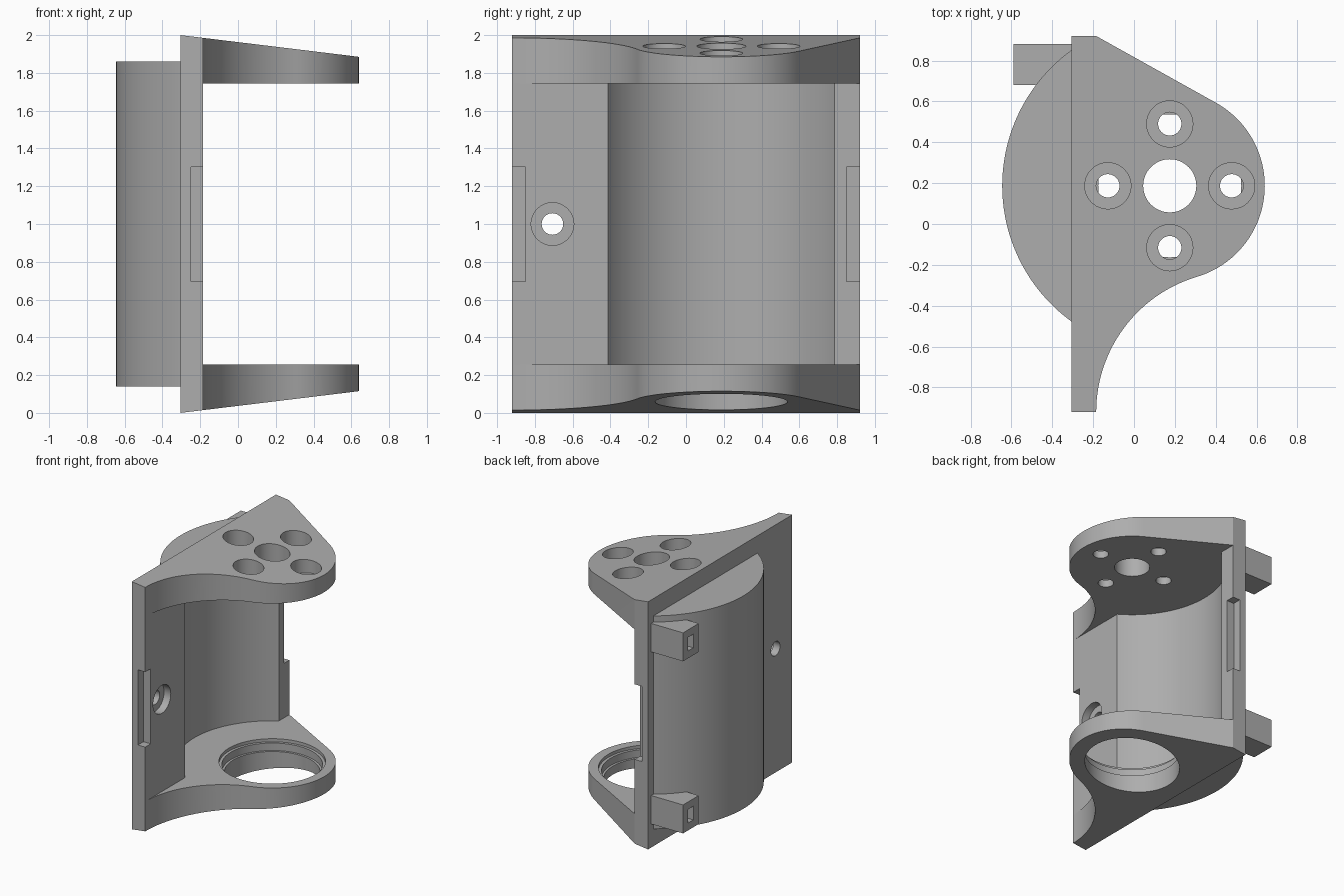
import bpy
import bmesh
from math import sin, cos, pi, radians, atan2, sqrt, acos

cube = bpy.data.objects.get("Cube")
if cube:
    bpy.data.objects.remove(cube)

grey = bpy.data.materials.new("plain_grey")
grey.use_nodes = True
colour = (0.42, 0.42, 0.42, 1)
grey.diffuse_color = colour
grey.node_tree.nodes["Principled BSDF"].inputs["Base Color"].default_value = colour

# Main dimensions
BACK, FACE, HALF = -0.305, -0.185, 0.92    # wall plate
CX, CY, NOSE = 0.175, 0.187, 0.465         # bore axis and wing nose radius
LOW, HIGH = 0.255, 1.745                   # inner faces of the wings


def prism(name, points, depth, axis="z", start=0.0):
    """Extrude a closed outline along z or along y."""
    bm = bmesh.new()
    if axis == "z":
        verts = [bm.verts.new((a, b, start)) for a, b in points]
        move = (0, 0, depth)
    else:
        verts = [bm.verts.new((a, start, b)) for a, b in points]
        move = (0, depth, 0)
    face = bm.faces.new(verts)
    new = bmesh.ops.extrude_face_region(bm, geom=[face])["geom"]
    bmesh.ops.translate(bm, vec=move, verts=[g for g in new if isinstance(g, bmesh.types.BMVert)])
    bmesh.ops.recalc_face_normals(bm, faces=bm.faces[:])
    mesh = bpy.data.meshes.new(name)
    bm.to_mesh(mesh)
    bm.free()
    mesh.materials.append(grey)
    obj = bpy.data.objects.new(name, mesh)
    bpy.context.collection.objects.link(obj)
    return obj


def arc(x, y, r, a0, a1, n):
    return [(x + r * cos(a0 + (a1 - a0) * i / n), y + r * sin(a0 + (a1 - a0) * i / n))
            for i in range(n + 1)]


def box(name, x0, x1, y0, y1, z0, z1):
    return prism(name, [(x0, y0), (x1, y0), (x1, y1), (x0, y1)], z1 - z0, start=z0)


def disc(name, x, y, r, z0, z1, n=64):
    return prism(name, arc(x, y, r, 0, 2 * pi, n)[:-1], z1 - z0, start=z0)


def combine(target, tool, operation="DIFFERENCE"):
    tool.hide_render = True
    mod = target.modifiers.new("join", "BOOLEAN")
    mod.operation, mod.object, mod.solver = operation, tool, "EXACT"
    bpy.context.view_layer.objects.active = target
    bpy.ops.object.modifier_apply(modifier=mod.name)
    bpy.data.objects.remove(tool)


# Outline: flat back, concave front flank, round nose, straight rear flank
dx, dy = CX - FACE, CY + HALF
flank = (dx * dx + dy * dy - NOSE * NOSE) / (2 * (dx + NOSE))
fx = FACE + flank
join = atan2(-HALF - CY, fx - CX)
rx, ry = FACE - CX, HALF - CY
tangent = atan2(ry, rx) - acos(NOSE / sqrt(rx * rx + ry * ry))
outline = [(BACK, HALF), (BACK, -HALF)]
outline += arc(fx, -HALF, flank, pi, join + pi, 32)
outline += arc(CX, CY, NOSE, join, tangent, 48)[1:]
outline += [(FACE, HALF)]
bracket = prism("bracket", outline, 2.0)

# Sloped outer faces and the open middle between the wings
tip = CX + NOSE
drop = 0.115 * (1 - BACK) / (tip - BACK)
combine(bracket, prism("top_slope", [(BACK, 2), (1, 2 - drop), (1, 3), (BACK, 3)], 4, "y", -2))
combine(bracket, prism("bottom_slope", [(BACK, 0), (1, drop), (1, -1), (BACK, -1)], 4, "y", -2))
combine(bracket, box("middle_gap", FACE, 2, -2, 2, LOW, HIGH))

# Curved housing on the back
half_angle = acos((CX + 0.25) / 0.82)
combine(bracket, prism("housing", arc(CX, CY, 0.82, pi - half_angle, pi + half_angle, 64),
                       1.72, start=0.14), "UNION")

# Slotted clip blocks behind the plate
for z in (0.19, 1.58):
    combine(bracket, box("clip_block", -0.59, -0.25, 0.68, 0.88, z, z + 0.23), "UNION")
    combine(bracket, box("clip_slot", -0.7, -0.40, 0.75, 0.815, z + 0.06, z + 0.17))

# Round cavity
combine(bracket, disc("cavity", CX, CY, 0.70, LOW, HIGH, 128))

# Top wing: centre hole and four counterbored screw holes
combine(bracket, disc("centre_hole", CX, CY, 0.13, 1.5, 2.2))
for k in range(4):
    x, y = CX + 0.303 * cos(k * pi / 2), CY + 0.303 * sin(k * pi / 2)
    combine(bracket, disc("screw_hole", x, y, 0.057, 1.5, 2.2, 40))
    combine(bracket, disc("screw_recess", x, y, 0.113, 1.805, 2.2, 48))

# Bottom wing: stepped bearing seat
for r, z in ((0.35, -0.2), (0.368, 0.17), (0.39, 0.23)):
    combine(bracket, disc("bearing_seat", CX, CY, r, z, 0.5, 96))

# Wall screw hole with a recess on the inner face
for r, x0 in ((0.057, -0.5), (0.113, -0.245)):
    tool = disc("wall_hole", 0, 0, r, 0, 0.5, 48)
    tool.rotation_euler = (0, radians(90), 0)
    tool.location = (x0, -0.707, 1.0)
    bpy.context.view_layer.update()
    combine(bracket, tool)

# Notches in both long edges of the wall
for side in (-1, 1):
    y0, y1 = sorted((side * 0.85, side * 1.1))
    combine(bracket, box("edge_notch", -0.25, 0, y0, y1, 0.695, 1.302))

bpy.ops.object.select_all(action="DESELECT")
bracket.select_set(True)
bpy.context.view_layer.objects.active = bracket
bpy.ops.object.shade_smooth_by_angle(angle=radians(25))
